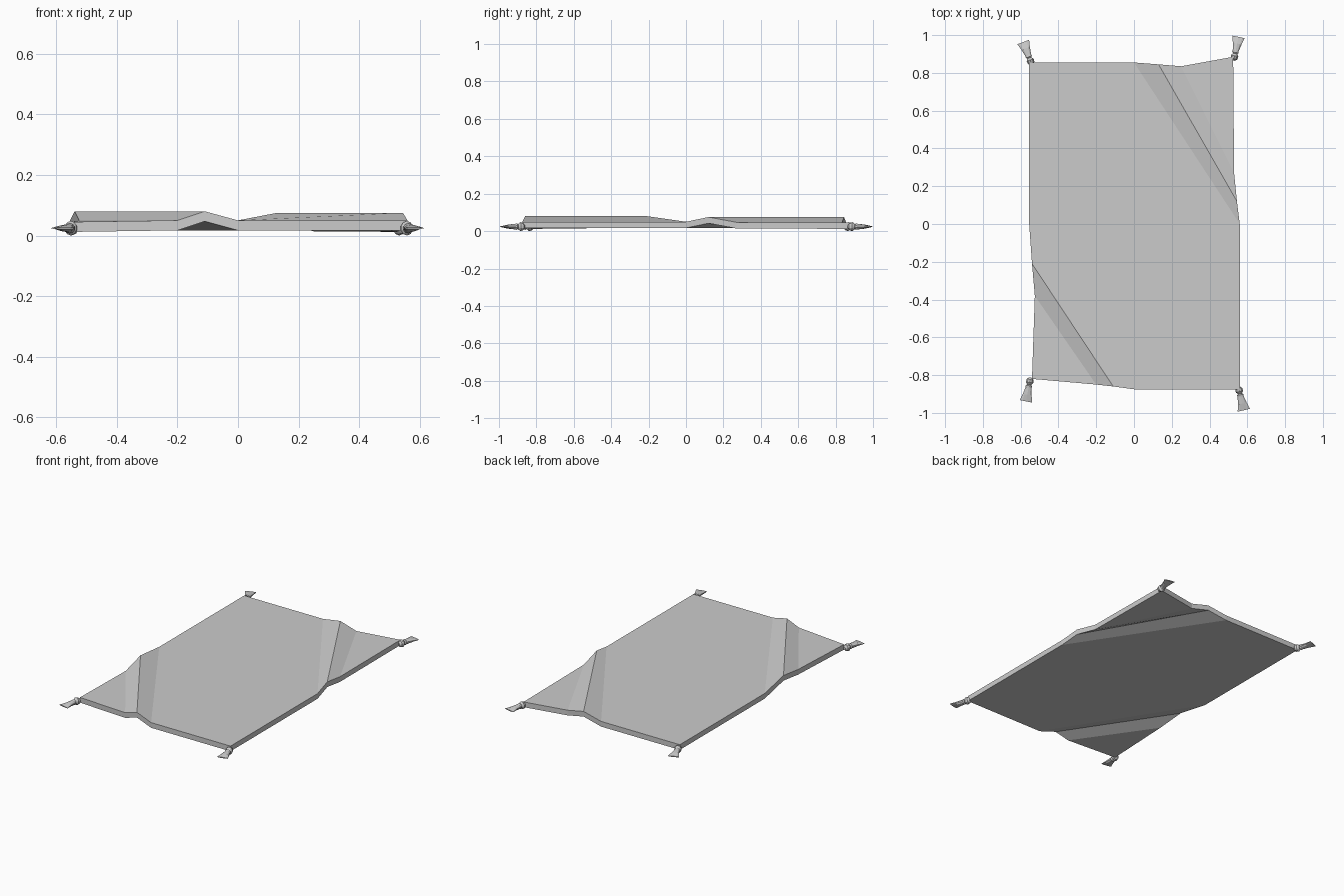
import bpy, bmesh, math
from mathutils import Vector

cube = bpy.data.objects.get("Cube")
if cube:
    bpy.data.objects.remove(cube, do_unlink=True)

grey = bpy.data.materials.new("woven grey")
grey.use_nodes = True
colour = (0.6, 0.6, 0.6, 1)
grey.diffuse_color = colour
grey.node_tree.nodes["Principled BSDF"].inputs["Base Color"].default_value = colour


def finish(bm, name):
    bmesh.ops.recalc_face_normals(bm, faces=bm.faces)
    mesh = bpy.data.meshes.new(name)
    bm.to_mesh(mesh)
    bm.free()
    mesh.materials.append(grey)
    obj = bpy.data.objects.new(name, mesh)
    bpy.context.collection.objects.link(obj)
    return obj


# Rug: flat middle, with a raised crease and a lower flap at two corners
THICK = 0.033
bm = bmesh.new()
# Each crease lists (inner, ridge, outer) pairs, then the flap's corner
back = [((0, .855, .05), (.56, 0, .05)),
        ((.13, .845, .075), (.545, .12, .075)),
        ((.25, .835, .047), (.53, .27, .047))]
front = [((0, -.875, .05), (-.555, 0, .05)),
         ((-.11, -.86, .08), (-.54, -.21, .08)),
         ((-.2, -.85, .05), (-.525, -.38, .05))]


def add_crease(rows, corner):
    pairs = [[bm.verts.new(p) for p in row] for row in rows]
    for (a, b), (c, d) in zip(pairs, pairs[1:]):
        bm.faces.new((a, b, d, c))
    bm.faces.new((*pairs[-1], bm.verts.new(corner)))
    return pairs[0]


back_edge = add_crease(back, (.525, .885, .045))
front_edge = add_crease(front, (-.54, -.82, .045))
bm.faces.new((back_edge[0], back_edge[1], bm.verts.new((.56, -.875, .05)),
              front_edge[0], front_edge[1], bm.verts.new((-.555, .855, .05))))
top_faces = bm.faces[:]
extruded = bmesh.ops.extrude_face_region(bm, geom=top_faces, use_keep_orig=True)
lower = [g for g in extruded["geom"] if isinstance(g, bmesh.types.BMVert)]
bmesh.ops.translate(bm, verts=lower, vec=(0, 0, -THICK))
finish(bm, "rug")


# Tassels: round knot, narrow neck and a flared, flattened fringe
PROFILE = [(-.012, .008, .008), (-.002, .019, .02), (.014, .021, .024),
           (.026, .012, .013), (.032, .018, .017), (.042, .017, .015),
           (.08, .025, .011), (.116, .035, .003)]
SIDES = 10


def add_tassel(name, corner, tip):
    start = Vector((*corner, .024))
    along = (Vector((*tip, .024)) - start).normalized()
    across = along.cross(Vector((0, 0, 1)))
    bm = bmesh.new()
    rings = []
    for dist, wide, tall in PROFILE:
        ring = []
        for i in range(SIDES):
            a = math.tau * (i + .5) / SIDES
            p = start + along * dist + across * wide * math.cos(a)
            p.z += tall * math.sin(a)
            ring.append(bm.verts.new(p))
        rings.append(ring)
    for r, s in zip(rings, rings[1:]):
        for i in range(SIDES):
            j = (i + 1) % SIDES
            bm.faces.new((r[i], r[j], s[j], s[i]))
    bm.faces.new(rings[0])
    bm.faces.new(rings[-1])
    finish(bm, name)


add_tassel("back_right_tassel", (-.545, .855), (-.585, .96))
add_tassel("back_left_tassel", (.53, .877), (.553, .987))
add_tassel("front_left_tassel", (.555, -.873), (.58, -.98))
add_tassel("front_right_tassel", (-.55, -.825), (-.571, -.934))
